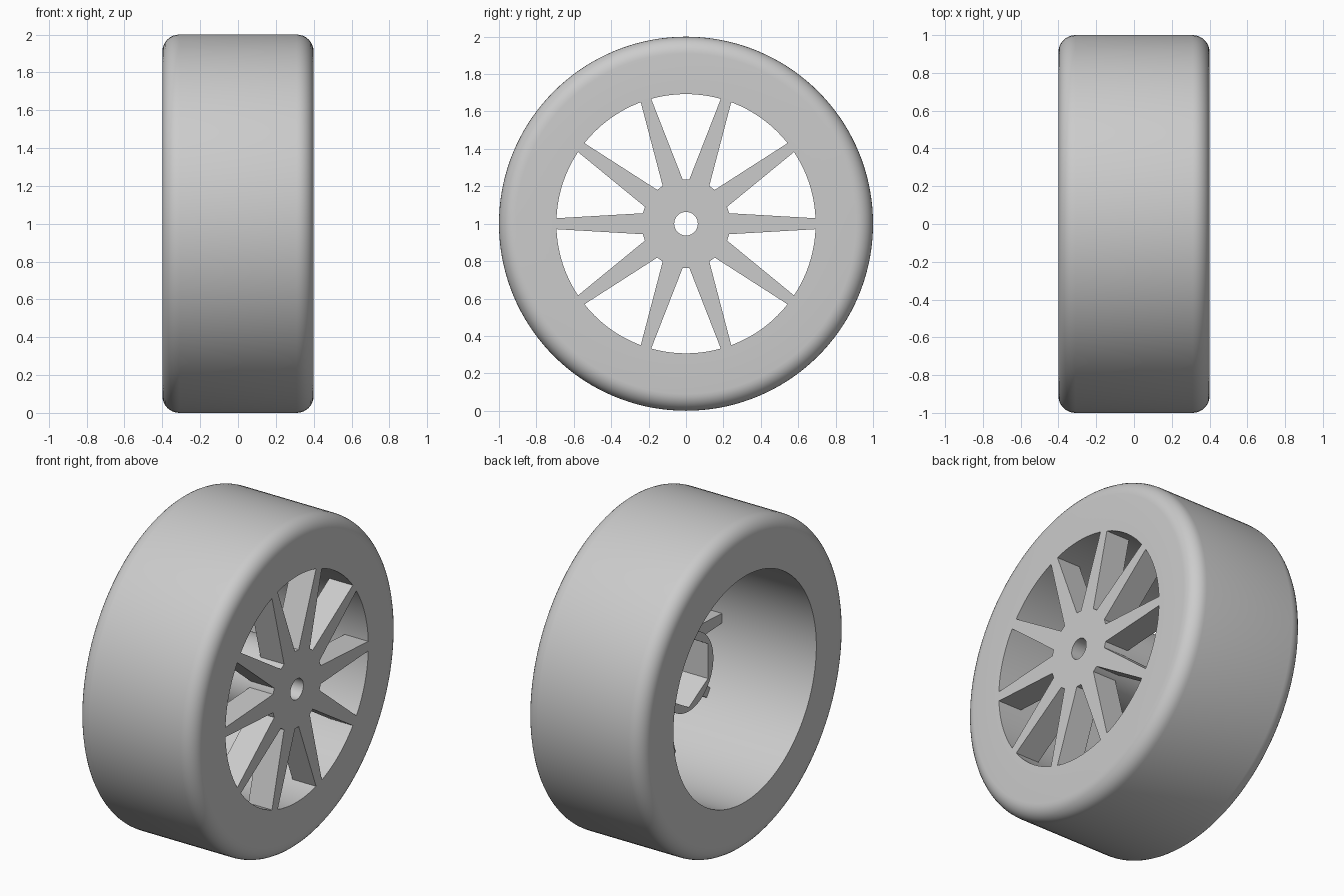
import bpy
import bmesh
from math import cos, sin, pi

# Remove the default cube only
cube = bpy.data.objects.get("Cube")
if cube:
    bpy.data.objects.remove(cube, do_unlink=True)

HALF_WIDTH = 0.4
BORE = 0.693       # inner radius of the barrel
BEVEL = 0.09       # rounded shoulder of the tyre
HUB = 0.237
SPOKE_BACK = 0.24  # inner plane of the spokes

grey = bpy.data.materials.new("wheel_grey")
grey.use_nodes = True
colour = (0.6, 0.6, 0.6, 1)
grey.diffuse_color = colour
grey.node_tree.nodes["Principled BSDF"].inputs["Base Color"].default_value = colour


def finish(bm, name):
    bmesh.ops.recalc_face_normals(bm, faces=bm.faces)
    mesh = bpy.data.meshes.new(name)
    bm.to_mesh(mesh)
    bm.free()
    mesh.materials.append(grey)
    obj = bpy.data.objects.new(name, mesh)
    obj.location.z = 1
    bpy.context.collection.objects.link(obj)
    bpy.ops.object.select_all(action="DESELECT")
    obj.select_set(True)
    bpy.context.view_layer.objects.active = obj
    bpy.ops.object.shade_smooth_by_angle(angle=pi / 6)
    return obj


def hexagon(a):
    """Radius factor of a hexagon with corners at the top and bottom."""
    return cos(pi / 6) / cos((a - pi / 2) % (pi / 3) - pi / 6)


def lathe(name, profile, sides):
    """Closed ring about the x axis; each entry is x, radius, optional shape."""
    bm = bmesh.new()
    rings = []
    for x, r, *shape in profile:
        ring = []
        for i in range(sides):
            a = 2 * pi * i / sides
            k = r * shape[0](a) if shape else r
            ring.append(bm.verts.new((x, k * cos(a), k * sin(a))))
        rings.append(ring)
    for j, ring in enumerate(rings):
        after = rings[(j + 1) % len(rings)]
        for i in range(sides):
            n = (i + 1) % sides
            bm.faces.new((ring[i], ring[n], after[n], after[i]))
    return finish(bm, name)


# Tyre and barrel: rounded shoulders outside, straight bore inside
shoulder = []
for i in range(9):
    a = pi / 2 * i / 8
    shoulder.append((HALF_WIDTH - BEVEL + BEVEL * sin(a), 1 - BEVEL + BEVEL * cos(a)))
mirrored = [(-x, r) for x, r in reversed(shoulder)]
lathe("tyre", mirrored + shoulder + [(HALF_WIDTH, BORE), (-HALF_WIDTH, BORE)], 144)

# Hub: axle hole through the face, hexagonal socket behind it
lathe("hub", [
    (HALF_WIDTH, HUB), (-0.02, HUB),
    (-0.02, 0.213, hexagon), (SPOKE_BACK, 0.213, hexagon),
    (SPOKE_BACK, 0.063), (HALF_WIDTH, 0.063),
], 96)

# Spokes: ten straight bars tapering outward, flush with the face
bm = bmesh.new()
for i in range(10):
    a = 2 * pi * i / 10
    outline = []
    for r, w in ((0.215, 0.057), (BORE + 0.004, 0.029), (BORE + 0.004, -0.029), (0.215, -0.057)):
        outline.append(bm.verts.new((SPOKE_BACK, r * cos(a) - w * sin(a), r * sin(a) + w * cos(a))))
    face = bm.faces.new(outline)
    bar = bmesh.ops.extrude_face_region(bm, geom=[face], use_keep_orig=True)
    moved = [v for v in bar["geom"] if isinstance(v, bmesh.types.BMVert)]
    bmesh.ops.translate(bm, verts=moved, vec=(HALF_WIDTH - SPOKE_BACK, 0, 0))
finish(bm, "spokes")
